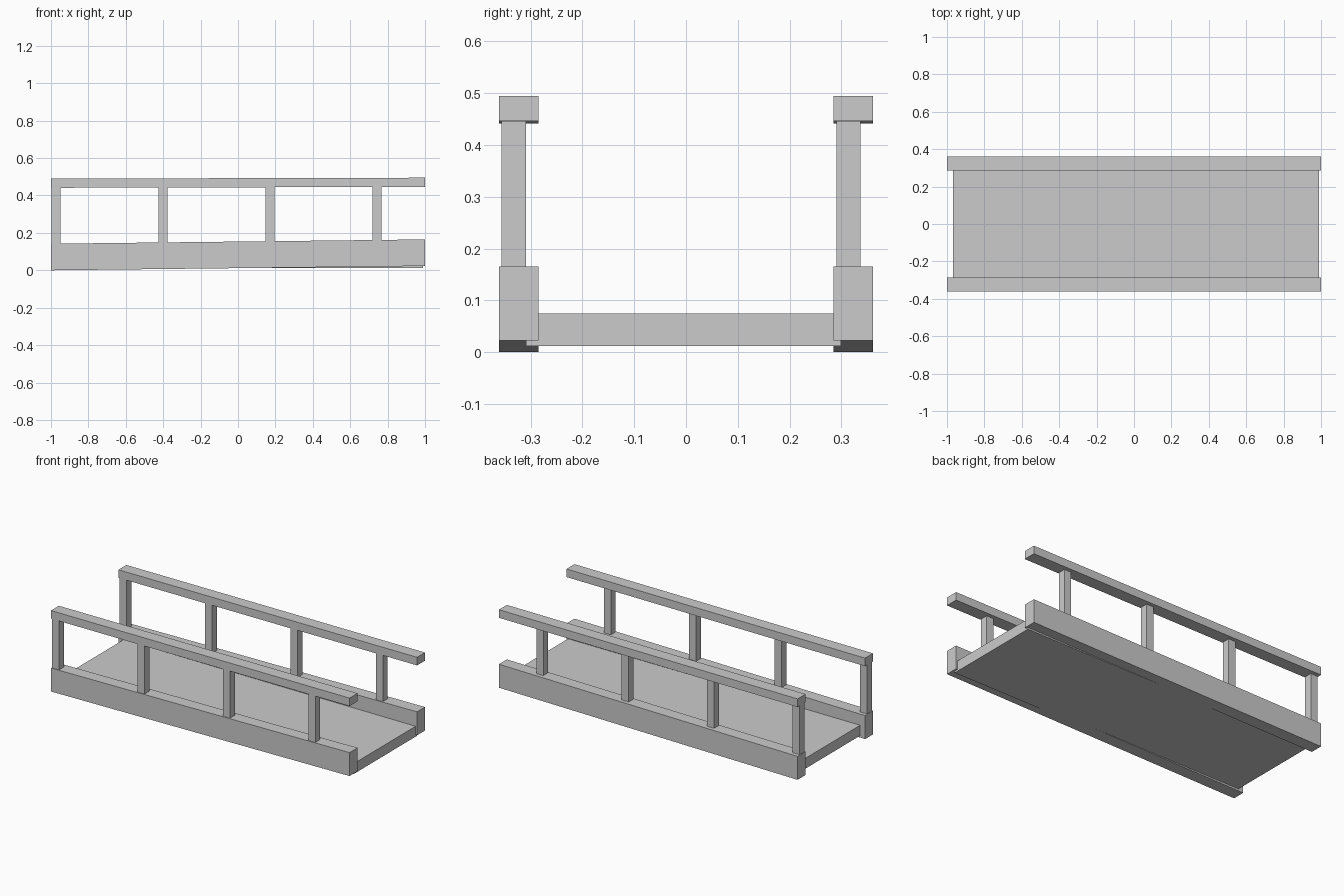
import bpy, bmesh

if "Cube" in bpy.data.objects:
    bpy.data.objects.remove(bpy.data.objects["Cube"])


def box(name, x, y, z, rise=0.0):
    """Box from (min, max) ranges; the +x end is lifted by rise."""
    bm = bmesh.new()
    bmesh.ops.create_cube(bm, size=1)
    for v in bm.verts:
        right = v.co.x > 0
        v.co.x = x[right]
        v.co.y = y[v.co.y > 0]
        v.co.z = z[v.co.z > 0] + (rise if right else 0)
    mesh = bpy.data.meshes.new(name)
    bm.to_mesh(mesh)
    bm.free()
    obj = bpy.data.objects.new(name, mesh)
    bpy.context.collection.objects.link(obj)
    return obj


# Level walkway between the beams
box("deck", (-0.967, 0.99), (-0.309, 0.299), (0.012, 0.075))

# Each side: (name, beam and rail y range, post y range)
sides = [("front", (-0.361, -0.285), (-0.356, -0.309)),
         ("back", (0.285, 0.361), (0.290, 0.337))]

for side, beam_y, post_y in sides:
    # Slightly tilted lower beam and handrail
    box(side + "_beam", (-1, 1), beam_y, (0.0, 0.142), 0.023)
    box(side + "_handrail", (-1, 1), beam_y, (0.441, 0.490), 0.005)
    # Evenly spaced posts, sunk into beam and rail
    for i in range(4):
        x = -0.996 + i * 0.572
        box(f"{side}_post_{i + 1}", (x, x + 0.047), post_y, (0.12, 0.46))
